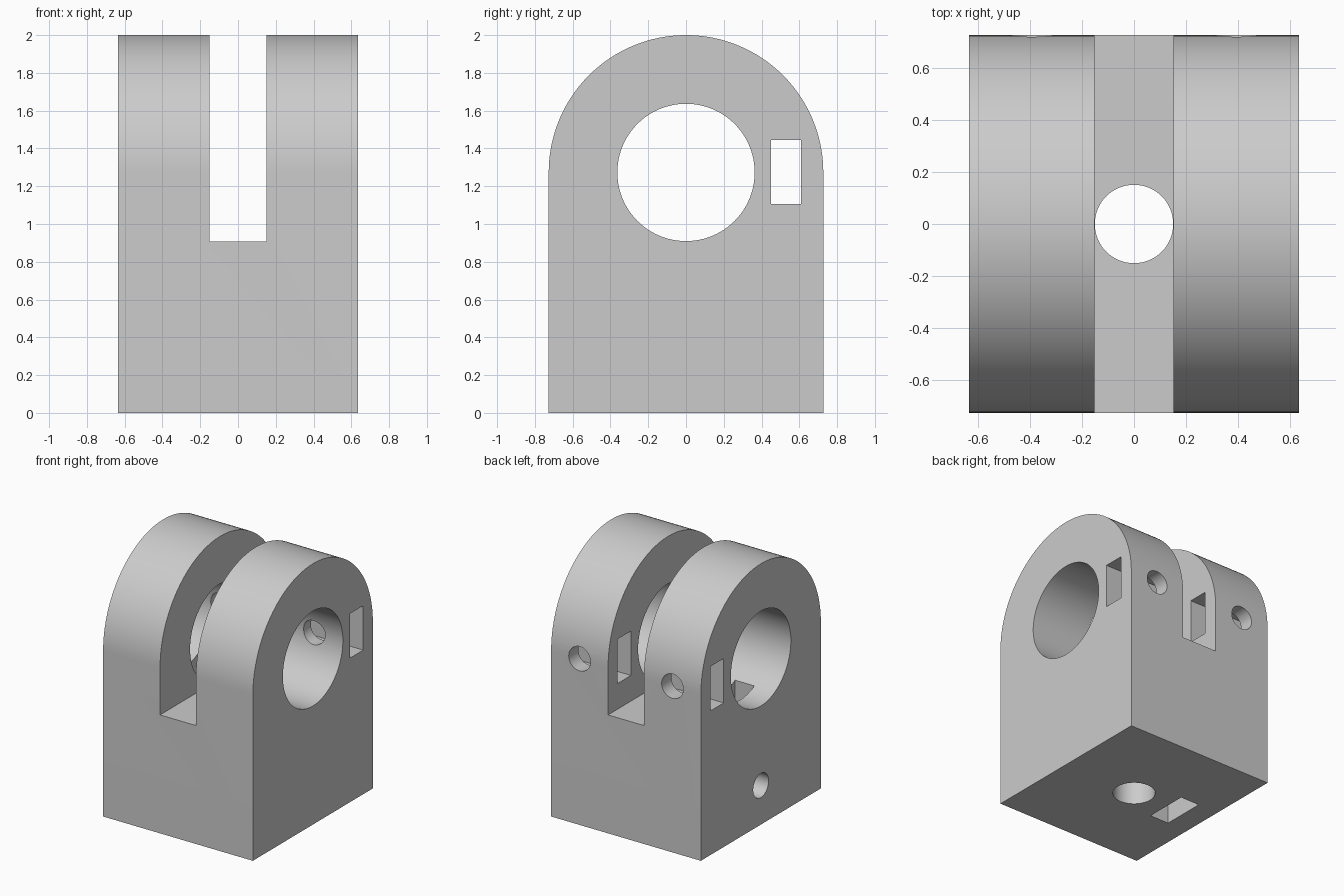
import bpy, bmesh, math
from mathutils import Matrix, Vector

if "Cube" in bpy.data.objects:
    bpy.data.objects.remove(bpy.data.objects["Cube"])

HALF_X, RADIUS, AXIS_Z = 0.635, 0.727, 1.273
BORE_R, SLOT_HALF = 0.3635, 0.152

grey = bpy.data.materials.new("plain grey")
grey.use_nodes = True
colour = (0.6, 0.6, 0.6, 1)
grey.diffuse_color = colour
grey.node_tree.nodes["Principled BSDF"].inputs["Base Color"].default_value = colour


def add_object(name, bm):
    mesh = bpy.data.meshes.new(name)
    bmesh.ops.recalc_face_normals(bm, faces=bm.faces)
    bm.to_mesh(mesh)
    bm.free()
    obj = bpy.data.objects.new(name, mesh)
    bpy.context.collection.objects.link(obj)
    mesh.materials.append(grey)
    return obj


def box(name, low, high):
    bm = bmesh.new()
    low, high = Vector(low), Vector(high)
    size = high - low
    bmesh.ops.create_cube(bm, size=1, matrix=Matrix.Translation((low + high) / 2) @ Matrix.Diagonal((*size, 1)))
    return add_object(name, bm)


def rod(name, start, end, radius, segments=64):
    bm = bmesh.new()
    start, end = Vector(start), Vector(end)
    turn = (end - start).to_track_quat('Z', 'Y').to_matrix().to_4x4()
    bmesh.ops.create_cone(bm, cap_ends=True, segments=segments, radius1=radius, radius2=radius,
                          depth=(end - start).length,
                          matrix=Matrix.Translation((start + end) / 2) @ turn)
    return add_object(name, bm)


# Round-topped body, extruded across x
bm = bmesh.new()
steps = 64
profile = [(-RADIUS, 0), (RADIUS, 0)]
for i in range(steps + 1):
    a = math.pi * i / steps
    profile.append((RADIUS * math.cos(a), AXIS_Z + RADIUS * math.sin(a)))
face = bm.faces.new([bm.verts.new((-HALF_X, y, z)) for y, z in profile])
extruded = bmesh.ops.extrude_face_region(bm, geom=[face])["geom"]
bmesh.ops.translate(bm, vec=(2 * HALF_X, 0, 0),
                    verts=[v for v in extruded if isinstance(v, bmesh.types.BMVert)])
body = add_object("clevis_block", bm)

# Fork gap, pin bore, shaft hole, side set-screw hole and nut pockets
cutters = [
    box("fork_gap", (-SLOT_HALF, -1, 0.908), (SLOT_HALF, 1, 2.2)),
    rod("pin_bore", (-1, 0, AXIS_Z), (1, 0, AXIS_Z), BORE_R, 96),
    rod("shaft_hole", (0, 0, -0.2), (0, 0, 1.1), 0.151),
    rod("side_screw_hole", (-0.9, 0, 0.3), (-0.02, 0, 0.3), 0.093, 48),
    box("lower_nut_pocket", (-0.46, -0.17, -0.2), (-0.297, 0.17, 1.2)),
    box("rear_nut_pocket", (-1, 0.45, 1.105), (1, 0.61, 1.445)),
]
for side, word in ((1, "left"), (-1, "right")):
    cutters.append(rod(word + "_rear_screw_hole", (side * 0.394, 0.1, AXIS_Z),
                       (side * 0.394, 0.9, AXIS_Z), 0.092, 48))

bpy.context.view_layer.objects.active = body
body.select_set(True)
for cutter in cutters:
    mod = body.modifiers.new(cutter.name, 'BOOLEAN')
    mod.operation, mod.solver, mod.object = 'DIFFERENCE', 'EXACT', cutter
    bpy.ops.object.modifier_apply(modifier=mod.name)
    bpy.data.objects.remove(cutter)

# Smooth curved walls, sharp edges
bpy.ops.object.select_all(action='DESELECT')
body.select_set(True)
bpy.ops.object.shade_smooth_by_angle(angle=math.radians(30))
